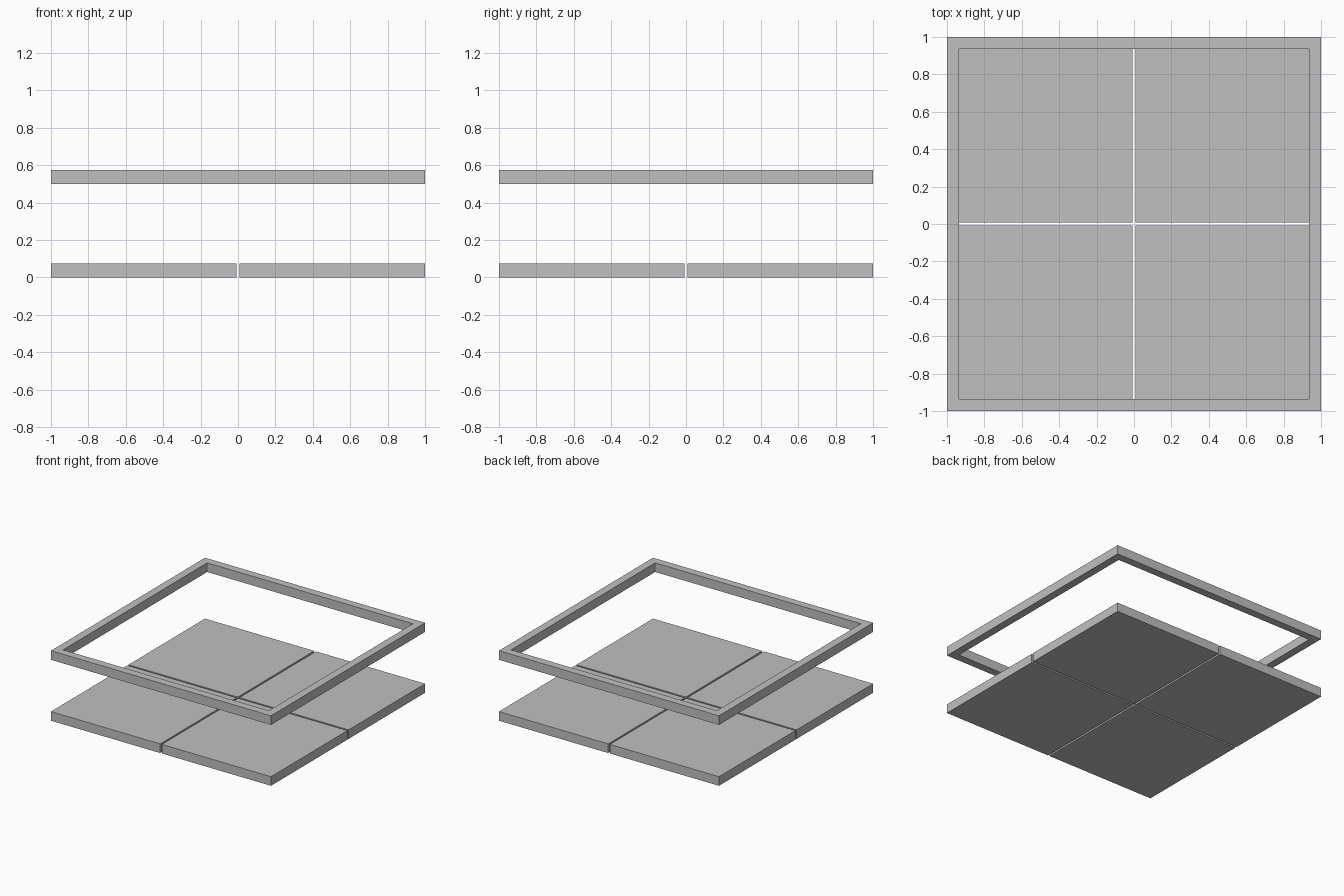
import bpy
import bmesh

cube = bpy.data.objects.get("Cube")
if cube:
    bpy.data.objects.remove(cube, do_unlink=True)

HALF = 1.0        # half of the outer width
GAP = 0.0075      # half of the gap between panels
THICK = 0.075     # thickness of panels and frame
INNER = 0.935     # half of the frame opening
FRAME_Z = 0.5     # underside of the frame

grey = bpy.data.materials.new("light_grey")
grey.use_nodes = True
colour = (0.53, 0.53, 0.53, 1)
grey.diffuse_color = colour
grey.node_tree.nodes["Principled BSDF"].inputs["Base Color"].default_value = colour


def add_object(name, bm):
    bmesh.ops.recalc_face_normals(bm, faces=bm.faces)
    mesh = bpy.data.meshes.new(name)
    bm.to_mesh(mesh)
    bm.free()
    mesh.materials.append(grey)
    obj = bpy.data.objects.new(name, mesh)
    bpy.context.collection.objects.link(obj)
    return obj


# Four square floor panels separated by a narrow cross-shaped gap
side = HALF - GAP
middle = (HALF + GAP) / 2
for y_name, sy in (("front", -1), ("back", 1)):
    for x_name, sx in (("right", -1), ("left", 1)):
        bm = bmesh.new()
        bmesh.ops.create_cube(bm, size=1)
        bmesh.ops.scale(bm, vec=(side, side, THICK), verts=bm.verts)
        panel = add_object(f"{y_name}_{x_name}_panel", bm)
        panel.location = (sx * middle, sy * middle, THICK / 2)

# Raised square frame: a mitred ring extruded upwards
bm = bmesh.new()
corners = [(-1, -1), (1, -1), (1, 1), (-1, 1)]
outer, inner = [[bm.verts.new((x * r, y * r, 0)) for x, y in corners]
                for r in (HALF, INNER)]
ring = []
for i in range(4):
    j = (i + 1) % 4
    ring.append(bm.faces.new((outer[i], outer[j], inner[j], inner[i])))
top = bmesh.ops.extrude_face_region(bm, geom=ring, use_keep_orig=True)["geom"]
bmesh.ops.translate(bm, vec=(0, 0, THICK),
                    verts=[v for v in top if isinstance(v, bmesh.types.BMVert)])
frame = add_object("raised_frame", bm)
frame.location.z = FRAME_Z
